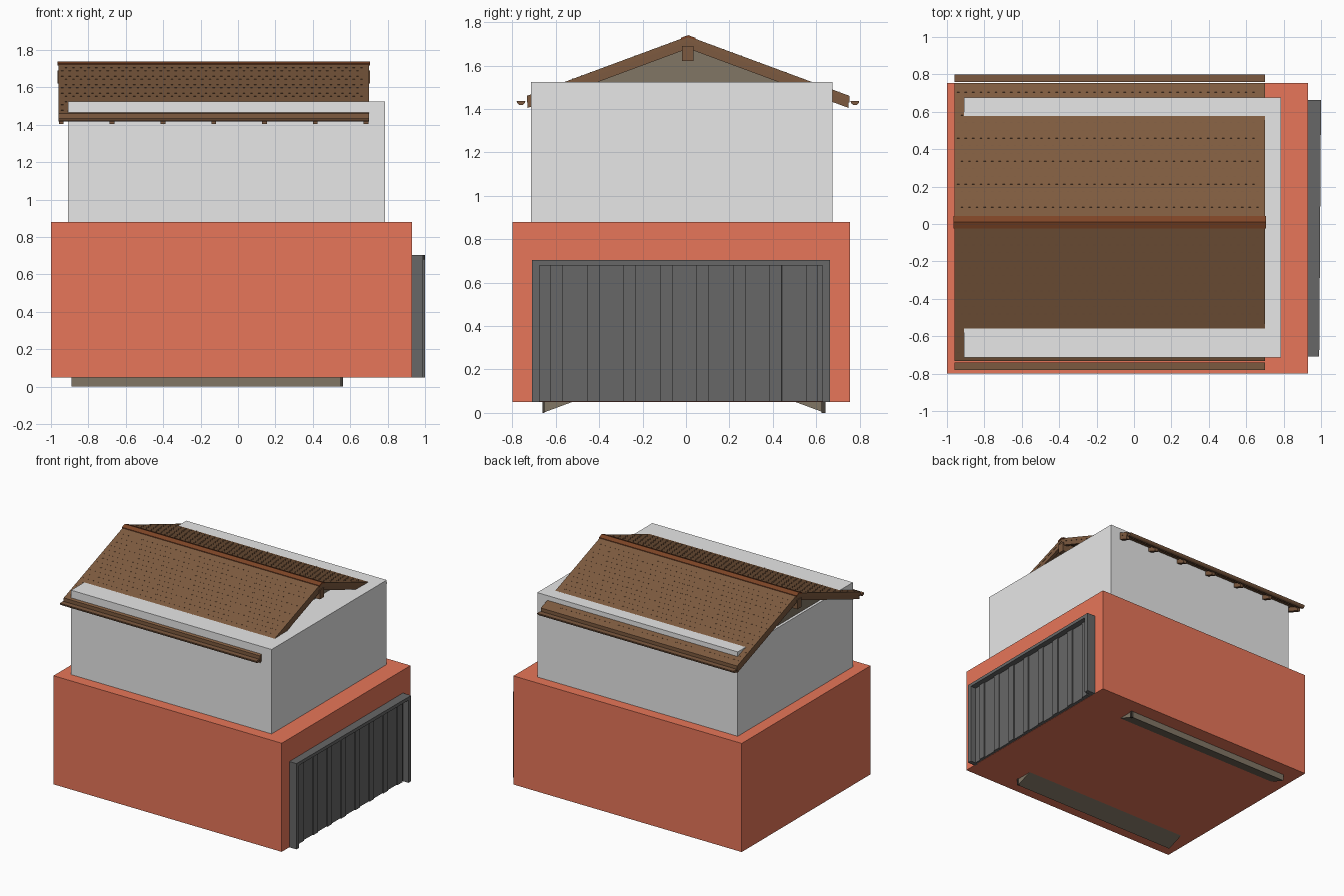
import bpy, bmesh, math
from mathutils import Matrix, Vector

cube = bpy.data.objects.get("Cube")
if cube:
    bpy.data.objects.remove(cube, do_unlink=True)


def material(name, rgb):
    m = bpy.data.materials.new(name)
    m.use_nodes = True
    m.diffuse_color = (*rgb, 1)
    m.node_tree.nodes["Principled BSDF"].inputs["Base Color"].default_value = (*rgb, 1)
    return m


TERRACOTTA = material("terracotta", (0.8, 0.18, 0.1))
PLASTER = material("pale_plaster", (0.8, 0.8, 0.8))
STEEL = material("dark_grey_steel", (0.135, 0.135, 0.135))
TIMBER = material("brown_timber", (0.2, 0.1, 0.05))
SHINGLE = material("brown_shingle", (0.21, 0.105, 0.05))
RUST = material("rust_ridge", (0.21, 0.06, 0.02))
TAUPE = material("taupe_wall", (0.22, 0.18, 0.13))
DARK = material("dark_trim", (0.06, 0.05, 0.04))


def finish(name, bm, mat):
    bmesh.ops.recalc_face_normals(bm, faces=bm.faces)
    mesh = bpy.data.meshes.new(name)
    bm.to_mesh(mesh)
    bm.free()
    mesh.materials.append(mat)
    obj = bpy.data.objects.new(name, mesh)
    bpy.context.collection.objects.link(obj)
    return obj


def add_box(bm, x, y, z):
    lo, hi = Vector((x[0], y[0], z[0])), Vector((x[1], y[1], z[1]))
    place = Matrix.Translation((lo + hi) / 2) @ Matrix.Diagonal((*(hi - lo), 1))
    bmesh.ops.create_cube(bm, size=1, matrix=place)


def boxes(name, mat, *specs):
    bm = bmesh.new()
    for spec in specs:
        add_box(bm, *spec)
    return finish(name, bm, mat)


def add_prism(bm, profile, x0, x1):
    """Extrude a (y, z) profile along x."""
    face = bm.faces.new([bm.verts.new((x0, y, z)) for y, z in profile])
    new = bmesh.ops.extrude_face_region(bm, geom=[face])["geom"]
    verts = [v for v in new if isinstance(v, bmesh.types.BMVert)]
    bmesh.ops.translate(bm, verts=verts, vec=(x1 - x0, 0, 0))


def prism(name, mat, profile, *spans):
    bm = bmesh.new()
    for x0, x1 in spans:
        add_prism(bm, profile, x0, x1)
    return finish(name, bm, mat)


# Main storeys
boxes("lower_storey", TERRACOTTA, ((-1, 0.93), (-0.8, 0.755), (0.05, 0.88)))
boxes("upper_storey", PLASTER, ((-0.91, 0.785), (-0.715, 0.675), (0.87, 1.525)))

# Gabled inner core, showing in the gables and below the floor
prism("gabled_core", TAUPE,
      [(-0.66, 0), (-0.01, 0.24), (0.64, 0), (0.64, 1.46), (0, 1.7), (-0.66, 1.456)],
      (-0.89, 0.555))
boxes("core_corner_trim", DARK,
      ((0.545, 0.562), (-0.662, -0.652), (0, 1.4)),
      ((0.545, 0.562), (0.625, 0.642), (0, 1.4)))

# Roof measurements
RIDGE_Y, RIDGE_Z, SLOPE, HALF = 0.01, 1.735, 0.37, 0.743
X0, X1 = -0.96, 0.70


def chevron(top, bottom, half=HALF):
    """Roof-shaped profile between two depths under the ridge."""
    drop = SLOPE * half
    a, b = RIDGE_Z - top, RIDGE_Z - bottom
    return [(RIDGE_Y - half, a - drop), (RIDGE_Y, a), (RIDGE_Y + half, a - drop),
            (RIDGE_Y + half, b - drop), (RIDGE_Y, b), (RIDGE_Y - half, b - drop)]


# Roof deck, rafters and ridge
prism("roof_deck", SHINGLE, chevron(0, 0.024), (X0, X1))
RAFTERS = 7
step = (X1 - X0 - 0.03) / (RAFTERS - 1)
prism("rafters", TIMBER, chevron(0.02, 0.057, HALF - 0.004),
      *[(X0 + 0.002 + i * step, X0 + 0.028 + i * step) for i in range(RAFTERS)])
boxes("ridge_beam", TIMBER, ((X0 - 0.005, X1 + 0.005), (-0.018, 0.034), (1.62, 1.69)))
prism("ridge_cap", RUST, chevron(-0.005, 0.006, 0.034), (X0 - 0.005, X1 + 0.005))

# Staggered shingle tabs standing just proud of the deck
bm = bmesh.new()
angle = math.atan(SLOPE)
for side in (-1, 1):
    for row in range(1, 17):
        d = 0.04 + row * 0.041
        for col in range(40):
            x = X0 + 0.02 + (col + 0.5 * (row % 2)) * 0.0405
            place = (Matrix.Translation((x, RIDGE_Y + side * d, RIDGE_Z - SLOPE * d))
                     @ Matrix.Rotation(-side * angle, 4, "X")
                     @ Matrix.Diagonal((0.012, 0.004, 0.003, 1)))
            bmesh.ops.create_cube(bm, size=1, matrix=place)
finish("shingle_tabs", bm, TIMBER)

# Eave fascias and half-round gutters on both sides
for label, side, gutter_y in (("front", -1, -0.76), ("back", 1, 0.778)):
    edge = RIDGE_Y + side * HALF
    boxes(label + "_fascia", TIMBER,
          ((X0, X1), tuple(sorted((edge, edge - side * 0.012))), (1.43, 1.46)))
    arc = [(gutter_y + 0.02 * math.cos(t), 1.437 + 0.02 * math.sin(t))
           for t in (math.pi * (1 + i / 8) for i in range(9))]
    prism(label + "_gutter", TIMBER, arc, (X0, X1))

# Large ribbed door in its frame, turned very slightly
door_parts = [
    boxes("door_frame", STEEL,
          ((0.925, 0.995), (-0.708, -0.675), (0.05, 0.705)),
          ((0.925, 0.995), (0.63, 0.663), (0.05, 0.705)),
          ((0.925, 0.995), (-0.675, 0.63), (0.68, 0.705))),
    boxes("door_panel", STEEL, ((0.925, 0.95), (-0.675, 0.63), (0.052, 0.68))),
    boxes("door_ribs", STEEL,
          *[((0.945, 0.958), (y - 0.028, y + 0.028), (0.052, 0.68))
            for y in (-0.595 + 0.168 * i for i in range(8))]),
]
pivot = Vector((0.96, -0.02, 0))
turn = (Matrix.Translation(pivot) @ Matrix.Rotation(math.radians(-0.4), 4, "Z")
        @ Matrix.Translation(-pivot))
for part in door_parts:
    part.data.transform(turn)
